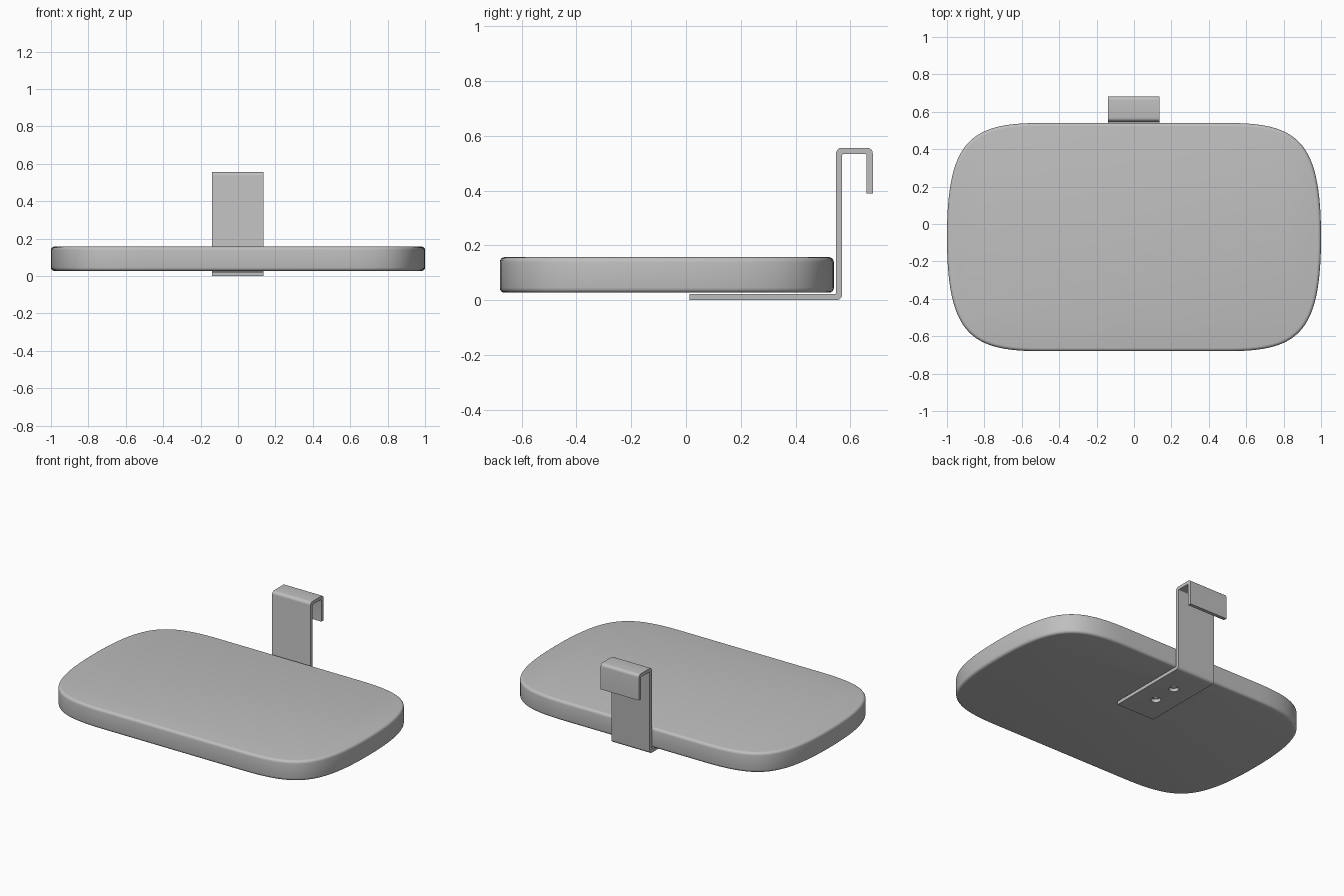
import bpy, bmesh
from mathutils import Vector, geometry

cube = bpy.data.objects.get("Cube")
if cube:
    bpy.data.objects.remove(cube, do_unlink=True)

grey = bpy.data.materials.new("light grey")
grey.use_nodes = True
color = (0.52, 0.52, 0.52, 1)
grey.diffuse_color = color
grey.node_tree.nodes["Principled BSDF"].inputs["Base Color"].default_value = color


def prism(name, points, direction):
    """Extrude a closed outline of points along a direction."""
    bm = bmesh.new()
    face = bm.faces.new([bm.verts.new(p) for p in points])
    top = bmesh.ops.extrude_face_region(bm, geom=[face])
    moved = [v for v in top["geom"] if isinstance(v, bmesh.types.BMVert)]
    bmesh.ops.translate(bm, verts=moved, vec=direction)
    bmesh.ops.recalc_face_normals(bm, faces=bm.faces)
    mesh = bpy.data.meshes.new(name)
    bm.to_mesh(mesh)
    bm.free()
    obj = bpy.data.objects.new(name, mesh)
    bpy.context.collection.objects.link(obj)
    mesh.materials.append(grey)
    return obj


def apply_and_smooth(obj):
    bpy.ops.object.select_all(action="DESELECT")
    obj.select_set(True)
    bpy.context.view_layer.objects.active = obj
    for mod in list(obj.modifiers):
        bpy.ops.object.modifier_apply(modifier=mod.name)
    bpy.ops.object.shade_smooth_by_angle(angle=0.6)


# Tray: one curved quarter outline, mirrored to all four corners
HALF_Y, MID_Y, LOW, HIGH = 0.61, -0.07, 0.027, 0.157
quarter = geometry.interpolate_bezier(
    Vector((0.5, HALF_Y)), Vector((0.875, HALF_Y)),
    Vector((1, 0.85 * HALF_Y)), Vector((1, 0)), 28)
right = quarter + [Vector((p.x, -p.y)) for p in reversed(quarter[:-1])]
outline = right + [Vector((-p.x, p.y)) for p in reversed(right)]
tray = prism("tray", [(p.x, p.y + MID_Y, LOW) for p in outline], (0, 0, HIGH - LOW))
bevel = tray.modifiers.new("rounded rim", "BEVEL")
bevel.width, bevel.segments, bevel.angle_limit = 0.018, 4, 0.8
bevel.limit_method = "ANGLE"

# Hook bracket: a bent strip, outer path followed by the parallel inner path
T = 0.022
outer = [(0.012, 0), (0.57, 0), (0.57, 0.556 - T), (0.682 - T, 0.556 - T),
         (0.682 - T, 0.39)]
inner = [(0.682, 0.39), (0.682, 0.556), (0.57 - T, 0.556), (0.57 - T, T), (0.012, T)]
bracket = prism("hook_bracket", [(-0.138, y, z) for y, z in outer + inner], (0.275, 0, 0))

# Rounded bends: outer corners get a wider radius than inner ones
bm = bmesh.new()
bm.from_mesh(bracket.data)
sharp = {(0.57, 0), (0.682, 0.556), (0.57 - T, 0.556)}
soft = {(0.57 - T, T), (0.57, 0.556 - T), (0.682 - T, 0.556 - T)}
for corners, radius in ((sharp, 0.02), (soft, 0.006)):
    edges = [e for e in bm.edges if any(
        all(abs(v.co.y - y) + abs(v.co.z - z) < 0.001 for v in e.verts)
        for y, z in corners)]
    bmesh.ops.bevel(bm, geom=edges, offset=radius, segments=5, profile=0.5,
                    affect="EDGES")
bm.to_mesh(bracket.data)
bm.free()

# Screw holes through the bracket foot into the tray
cutters = []
for i, y in enumerate((0.2, 0.365)):
    bpy.ops.mesh.primitive_cylinder_add(vertices=32, radius=0.03, depth=0.2,
                                        location=(0, y, 0))
    cutter = bpy.context.object
    cutter.name = f"hole_cutter_{i + 1}"
    cutter.hide_render = True
    cutters.append(cutter)
    for part in (tray, bracket):
        cut = part.modifiers.new("screw hole", "BOOLEAN")
        cut.object, cut.operation, cut.solver = cutter, "DIFFERENCE", "EXACT"

for part in (tray, bracket):
    apply_and_smooth(part)
for cutter in cutters:
    bpy.data.objects.remove(cutter, do_unlink=True)
